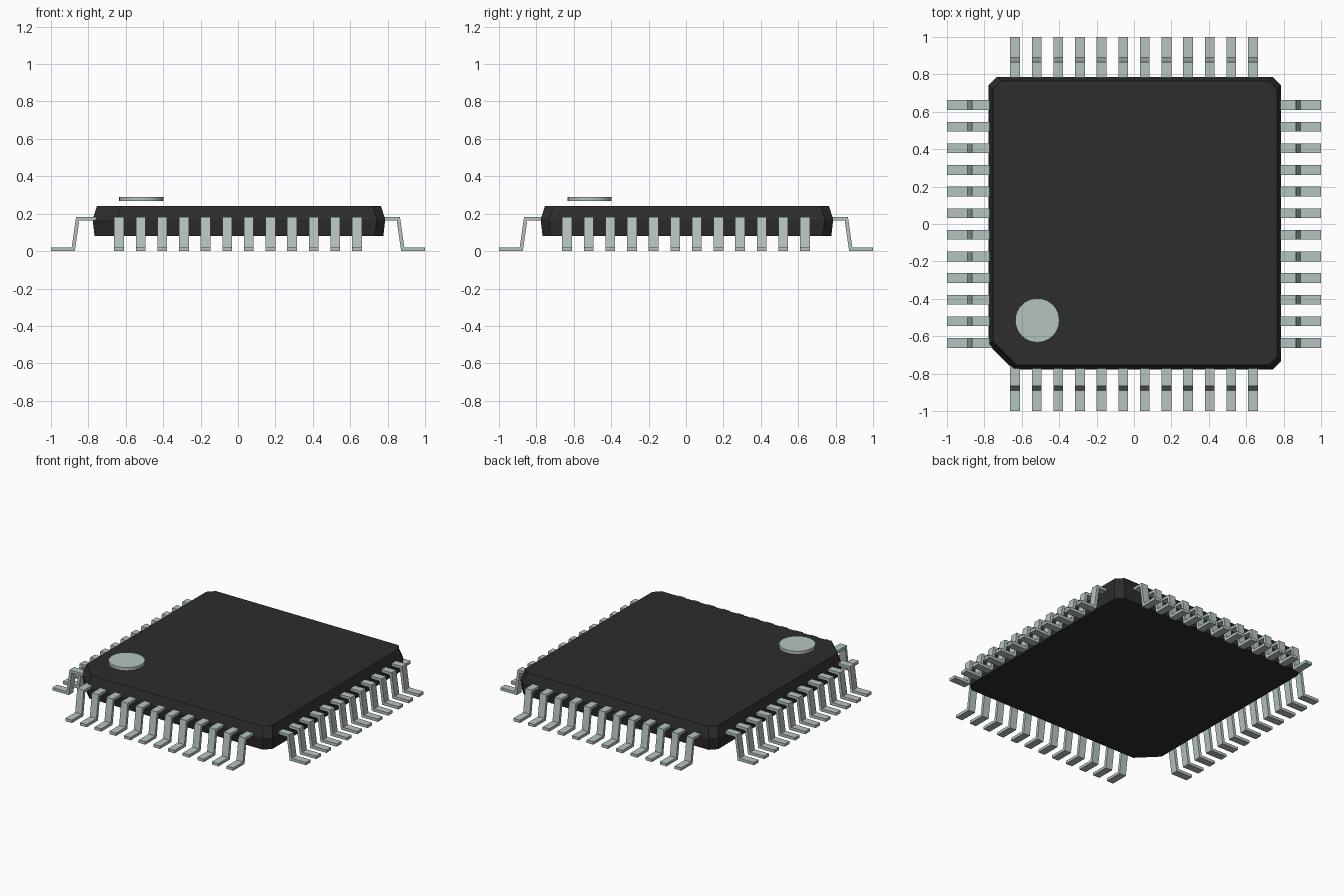
import bpy, bmesh, math
from mathutils import Matrix, Vector

if "Cube" in bpy.data.objects:
    bpy.data.objects.remove(bpy.data.objects["Cube"], do_unlink=True)


def material(name, rgb):
    m = bpy.data.materials.new(name)
    m.use_nodes = True
    m.diffuse_color = (*rgb, 1)
    m.node_tree.nodes["Principled BSDF"].inputs["Base Color"].default_value = (*rgb, 1)
    return m


BLACK = material("black_plastic", (0.026, 0.026, 0.026))
METAL = material("pale_metal", (0.46, 0.55, 0.52))


def add_object(name, bm, mat):
    bmesh.ops.recalc_face_normals(bm, faces=bm.faces)
    mesh = bpy.data.meshes.new(name)
    bm.to_mesh(mesh)
    bm.free()
    mesh.materials.append(mat)
    ob = bpy.data.objects.new(name, mesh)
    bpy.context.collection.objects.link(ob)
    return ob


# Package body: chamfered square in three layers, widest at the waist
def outline(half, small=0.045, big=0.13):
    pts = []
    for sx, sy in ((-1, -1), (1, -1), (1, 1), (-1, 1)):
        c = big if (sx, sy) == (-1, -1) else small
        a = (sx * half, sy * (half - c))
        b = (sx * (half - c), sy * half)
        pts += [a, b] if sx == sy else [b, a]
    return pts


bm = bmesh.new()
rings = []
for half, z in ((0.772, 0.08), (0.782, 0.168), (0.76, 0.24)):
    rings.append([bm.verts.new((x + 0.005, y + 0.005, z)) for x, y in outline(half)])
for low, high in zip(rings, rings[1:]):
    for i in range(8):
        j = (i + 1) % 8
        bm.faces.new((low[i], low[j], high[j], high[i]))
bm.faces.new(rings[0])
bm.faces.new(rings[-1])
add_object("package_body", bm, BLACK)

# Gull-wing leads: a side profile extruded across its width, twelve per side
PROFILE = [(0.74, 0.182), (0.866, 0.182), (0.889, 0.02), (1.0, 0.02),
           (1.0, 0.0), (0.872, 0.0), (0.849, 0.163), (0.74, 0.163)]
COUNT, PITCH, WIDTH = 12, 0.1157, 0.052


def add_lead(bm, offset, turn):
    face = bm.faces.new([bm.verts.new((r, offset - WIDTH / 2, z)) for r, z in PROFILE])
    grown = bmesh.ops.extrude_face_region(bm, geom=[face])["geom"]
    new = [v for v in grown if isinstance(v, bmesh.types.BMVert)]
    bmesh.ops.translate(bm, verts=new, vec=Vector((0, WIDTH, 0)))
    bmesh.ops.rotate(bm, verts=list(face.verts) + new, cent=(0, 0, 0),
                     matrix=Matrix.Rotation(turn, 3, "Z"))


for k, side in enumerate(("left", "back", "right", "front")):
    bm = bmesh.new()
    for i in range(COUNT):
        add_lead(bm, (i - (COUNT - 1) / 2) * PITCH, k * math.pi / 2)
    add_object(side + "_leads", bm, METAL)

# Round corner marker, hovering just above the body
bm = bmesh.new()
bmesh.ops.create_cone(bm, cap_ends=True, segments=32, radius1=0.118, radius2=0.118,
                      depth=0.022, matrix=Matrix.Translation((-0.517, -0.515, 0.278)))
marker = add_object("corner_marker", bm, METAL)
bpy.context.view_layer.objects.active = marker
marker.select_set(True)
bpy.ops.object.shade_smooth_by_angle(angle=math.radians(30))
